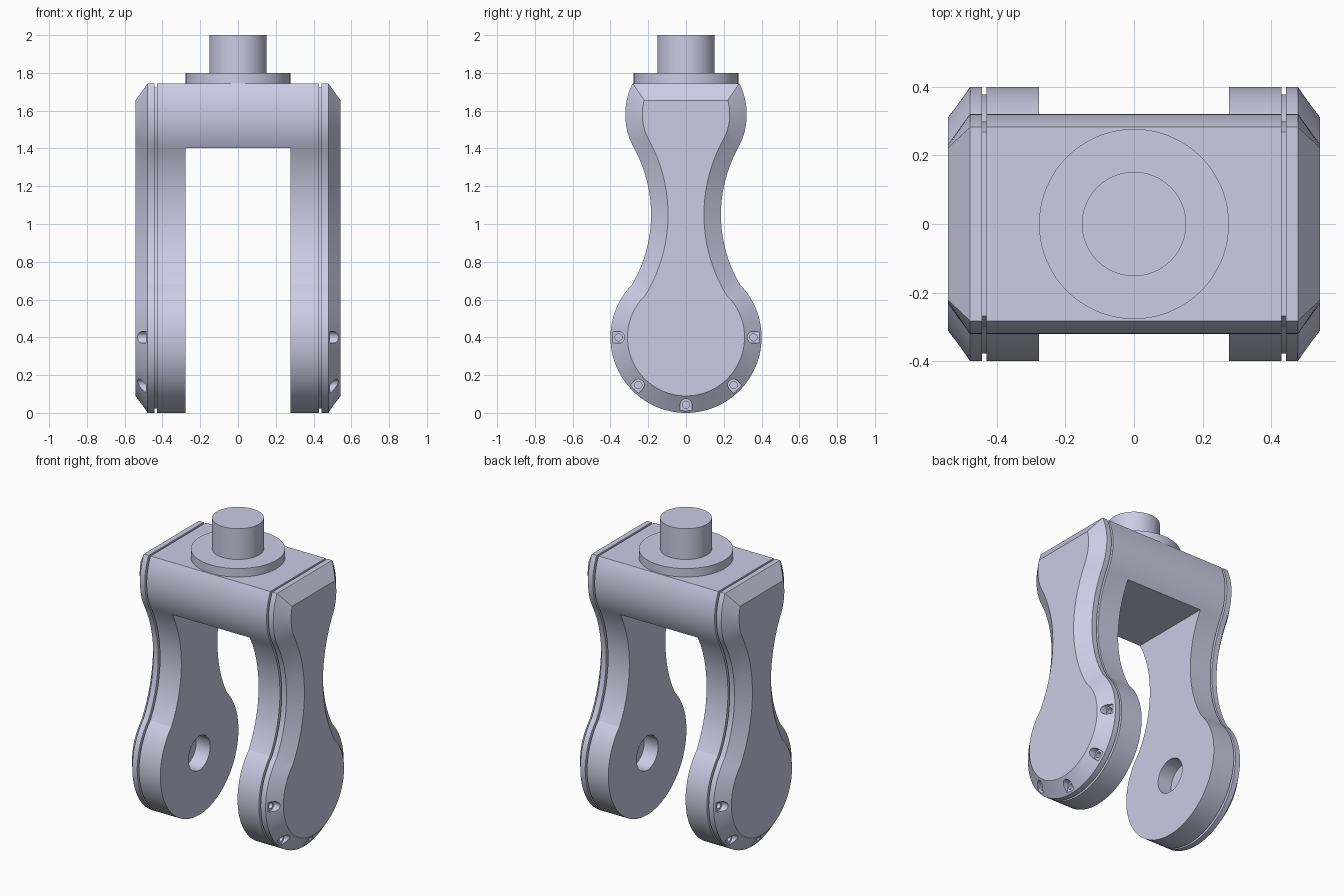
import bpy, bmesh
from math import pi, sin, cos, asin, atan2, sqrt, hypot, radians
from mathutils import Matrix, Vector

if "Cube" in bpy.data.objects:
    bpy.data.objects.remove(bpy.data.objects["Cube"])

metal = bpy.data.materials.new("pale blue grey")
metal.use_nodes = True
metal.diffuse_color = (0.604, 0.604, 0.787, 1)
metal.node_tree.nodes["Principled BSDF"].inputs["Base Color"].default_value = metal.diffuse_color

# Side outline: circles (y, z, radius) for the hub, waist and head
HUB, WAIST, HEAD = (0, 0.4, 0.4), (0.915, 1.05, 0.73), (-0.045, 1.58, 0.3666)
TOP, INNER_X, OUTER_X = 1.745, 0.277, 0.543


def arc(c, r, a, b, n):
    return [(c[0] + r * cos(a + (b - a) * i / n), c[1] + r * sin(a + (b - a) * i / n))
            for i in range(n + 1)]


def half_outline(d):
    """Right half of the outline moved inward by d: hub, waist and head arcs."""
    hub_r, waist_r, head_r = HUB[2] - d, WAIST[2] + d, HEAD[2] - d
    dy, dz = WAIST[0] - HUB[0], WAIST[1] - HUB[1]
    dist = hypot(dy, dz)
    a = (dist ** 2 + hub_r ** 2 - waist_r ** 2) / (2 * dist)
    h = sqrt(hub_r ** 2 - a ** 2)
    ky, kz = HUB[0] + (a * dy - h * dz) / dist, HUB[1] + (a * dz + h * dy) / dist
    tangent = atan2(HEAD[1] - WAIST[1], HEAD[0] - WAIST[0])
    kink = atan2(kz - WAIST[1], ky - WAIST[0]) % (2 * pi)
    hub = arc(HUB, hub_r, -pi / 2, atan2(kz - HUB[1], ky), 44)
    waist = arc(WAIST, waist_r, kink, tangent, 24)
    head = arc(HEAD, head_r, tangent - pi, asin((TOP - d - HEAD[1]) / head_r), 20)
    return hub, waist, head


def ring(d):
    hub, waist, head = half_outline(d)
    half = hub + waist[1:] + head[1:]
    return half + [(-y, z) for y, z in reversed(half[1:])]


def loft(bm, stations):
    """Skin matching (x, points) sections along x and cap both ends."""
    rows = [[bm.verts.new((x, y, z)) for y, z in pts] for x, pts in stations]
    for r, s in zip(rows, rows[1:]):
        for i in range(len(r)):
            j = (i + 1) % len(r)
            bm.faces.new((r[i], r[j], s[j], s[i]))
    bm.faces.new(rows[0])
    bm.faces.new(rows[-1])


def make(name, bm):
    bmesh.ops.recalc_face_normals(bm, faces=bm.faces)
    mesh = bpy.data.meshes.new(name)
    bm.to_mesh(mesh)
    bm.free()
    mesh.materials.append(metal)
    ob = bpy.data.objects.new(name, mesh)
    bpy.context.collection.objects.link(ob)
    return ob


def select(ob):
    bpy.ops.object.select_all(action='DESELECT')
    ob.select_set(True)
    bpy.context.view_layer.objects.active = ob


def cut(ob, bm):
    cutter = make("cutter", bm)
    cutter.hide_render = True
    mod = ob.modifiers.new("cut", 'BOOLEAN')
    mod.operation, mod.solver, mod.object = 'DIFFERENCE', 'EXACT', cutter
    select(ob)
    bpy.ops.object.modifier_apply(modifier=mod.name)
    bpy.data.objects.remove(cutter)


def smooth(ob):
    select(ob)
    bpy.ops.object.shade_smooth_by_angle(angle=radians(10))


def circle(y, z, r, n=64):
    return arc((y, z), r, 0, 2 * pi, n)[:-1]


# Leg plate with a seam groove and a bevelled outer face
bm = bmesh.new()
loft(bm, [(x, ring(d)) for x, d in (
    (INNER_X, 0), (0.43, 0), (0.43, 0.022), (0.443, 0.022),
    (0.443, 0), (0.478, 0), (OUTER_X, 0.09))])
leg = make("left_leg", bm)

# Axle socket in the inner face, screw pockets round the hub bevel
pockets, screws = bmesh.new(), bmesh.new()
loft(pockets, [(x, circle(0, HUB[1], 0.11)) for x in (0.2, 0.377)])
for k in range(5):
    a = -pi + k * pi / 4
    turn = Matrix.Rotation(a, 2)

    def place(pts):
        return [(v.x, v.y + HUB[1]) for v in (turn @ Vector(p) for p in pts)]

    slot = arc((0.357, 0), 0.031, pi / 2, 1.5 * pi, 24) + [(0.46, -0.031), (0.46, 0.031)]
    loft(pockets, [(x, place(slot)) for x in (0.486, 0.6)])
    hole = place(circle(0.357, 0, 0.019, 40))
    loft(screws, [(x, hole) for x in (0.46, 0.6)])
cut(leg, pockets)
cut(leg, screws)

# Opposite leg
other = leg.copy()
other.data = leg.data.copy()
other.name = "right_leg"
bpy.context.collection.objects.link(other)
other.data.transform(Matrix.Scale(-1, 4, (1, 0, 0)))
other.data.flip_normals()

# Bridge joining the heads of the legs
head = half_outline(0)[2]
section = head + [(-y, z) for y, z in reversed(head)]
bm = bmesh.new()
loft(bm, [(x, section) for x in (-INNER_X, INNER_X)])
bridge = make("bridge", bm)


# Swivel flange and stem
def cylinder(name, r, z0, z1):
    bm = bmesh.new()
    bmesh.ops.create_cone(bm, cap_ends=True, segments=72, radius1=r, radius2=r, depth=z1 - z0,
                          matrix=Matrix.Translation((0, 0, (z0 + z1) / 2)))
    return make(name, bm)


flange = cylinder("swivel_flange", 0.277, TOP - 0.01, 1.8)
stem = cylinder("swivel_stem", 0.152, 1.79, 2.0)

for ob in (leg, other, bridge, flange, stem):
    smooth(ob)
